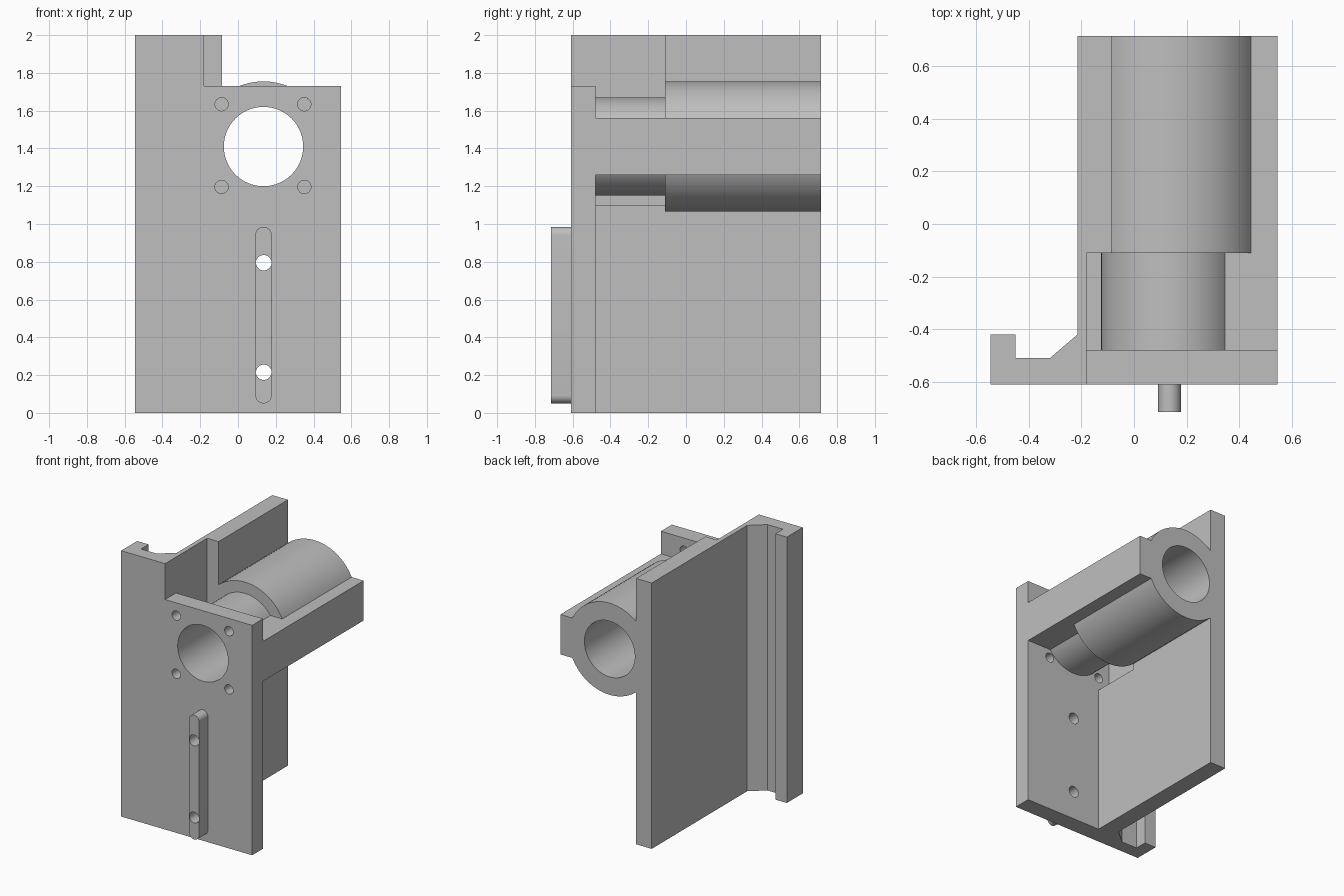
import bpy, bmesh, math
from mathutils import Matrix, Vector

if "Cube" in bpy.data.objects:
    bpy.data.objects.remove(bpy.data.objects["Cube"], do_unlink=True)

grey = bpy.data.materials.new("plain grey")
grey.use_nodes = True
grey.diffuse_color = (0.52, 0.52, 0.52, 1)
grey.node_tree.nodes["Principled BSDF"].inputs["Base Color"].default_value = grey.diffuse_color

FRONT, PLATE_BACK, STEP, BACK = -0.61, -0.48, -0.11, 0.715
BORE_X, BORE_Z = 0.135, 1.41


def finish(name, bm):
    bmesh.ops.recalc_face_normals(bm, faces=bm.faces)
    mesh = bpy.data.meshes.new(name)
    bm.to_mesh(mesh)
    bm.free()
    mesh.materials.append(grey)
    obj = bpy.data.objects.new(name, mesh)
    bpy.context.collection.objects.link(obj)
    return obj


def prism(name, points, offset):
    """Extrude a closed outline along an offset vector."""
    bm = bmesh.new()
    face = bm.faces.new([bm.verts.new(p) for p in points])
    top = bmesh.ops.extrude_face_region(bm, geom=[face])["geom"]
    bmesh.ops.translate(bm, vec=Vector(offset),
                        verts=[v for v in top if isinstance(v, bmesh.types.BMVert)])
    return finish(name, bm)


def box(name, x0, x1, y0, y1, z0, z1):
    return prism(name, [(x0, y0, z0), (x1, y0, z0), (x1, y1, z0), (x0, y1, z0)],
                 (0, 0, z1 - z0))


def cylinder(name, x, z, radius, y0, y1, segments=64):
    """Cylinder lying along y."""
    bm = bmesh.new()
    place = Matrix.Translation((x, (y0 + y1) / 2, z)) @ Matrix.Rotation(math.pi / 2, 4, "X")
    bmesh.ops.create_cone(bm, cap_ends=True, segments=segments, radius1=radius,
                          radius2=radius, depth=y1 - y0, matrix=place)
    return finish(name, bm)


def activate(obj):
    bpy.ops.object.select_all(action="DESELECT")
    obj.select_set(True)
    bpy.context.view_layer.objects.active = obj


def cut(obj, cutter):
    mod = obj.modifiers.new("cut", "BOOLEAN")
    mod.operation, mod.solver, mod.object = "DIFFERENCE", "EXACT", cutter
    activate(obj)
    bpy.ops.object.modifier_apply(modifier=mod.name)
    bpy.data.objects.remove(cutter, do_unlink=True)


def drill(obj, x, z, radius, segments=64):
    cut(obj, cylinder("drill", x, z, radius, -1, 1, segments))


# Side wall with the hooked lip, one tall outline
outline = [(-0.545, FRONT), (-0.545, -0.42), (-0.45, -0.42), (-0.45, -0.51),
           (-0.32, -0.51), (-0.215, -0.42), (-0.215, BACK), (-0.085, BACK),
           (-0.085, PLATE_BACK), (-0.18, PLATE_BACK), (-0.18, FRONT)]
wall = prism("hooked_side_wall", [(x, y, 0) for x, y in outline], (0, 0, 2))
cut(wall, box("pocket", -0.18, 0.2, PLATE_BACK - 0.05, STEP, 1.1, 2.1))

# Front plate
plate = box("front_plate", -0.18, 0.545, FRONT, PLATE_BACK, 0, 1.73)

# Guide rail with rounded ends
radius, low, high = 0.043, 0.05, 0.985
rail_outline = []
for centre, start in ((high - radius, 0), (low + radius, math.pi)):
    for i in range(17):
        a = start + math.pi * i / 16
        rail_outline.append((BORE_X + radius * math.cos(a), -0.715,
                             centre + radius * math.sin(a)))
rail = prism("guide_rail", rail_outline, (0, FRONT + 0.715, 0))

# Barrel, narrower neck and side flange, all sharing one bore
barrel = cylinder("barrel", BORE_X, BORE_Z, 0.345, STEP, BACK)
neck = cylinder("barrel_neck", BORE_X, BORE_Z, 0.26, PLATE_BACK, STEP)
flange = box("side_flange", BORE_X, 0.545, PLATE_BACK, BACK, BORE_Z - 0.15, BORE_Z + 0.15)
for part in (plate, barrel, neck, flange):
    drill(part, BORE_X, BORE_Z, 0.21)

# Screw holes around the bore, and along the rail
for sx in (-1, 1):
    for sz in (-1, 1):
        drill(plate, BORE_X - 0.003 + sx * 0.219, BORE_Z + 0.005 + sz * 0.219, 0.035, 32)
for z in (0.215, 0.795):
    for part in (plate, rail):
        drill(part, BORE_X + 0.001, z, 0.041, 32)

for part in (wall, plate, rail, barrel, neck, flange):
    activate(part)
    bpy.ops.object.shade_smooth_by_angle(angle=math.radians(30))
